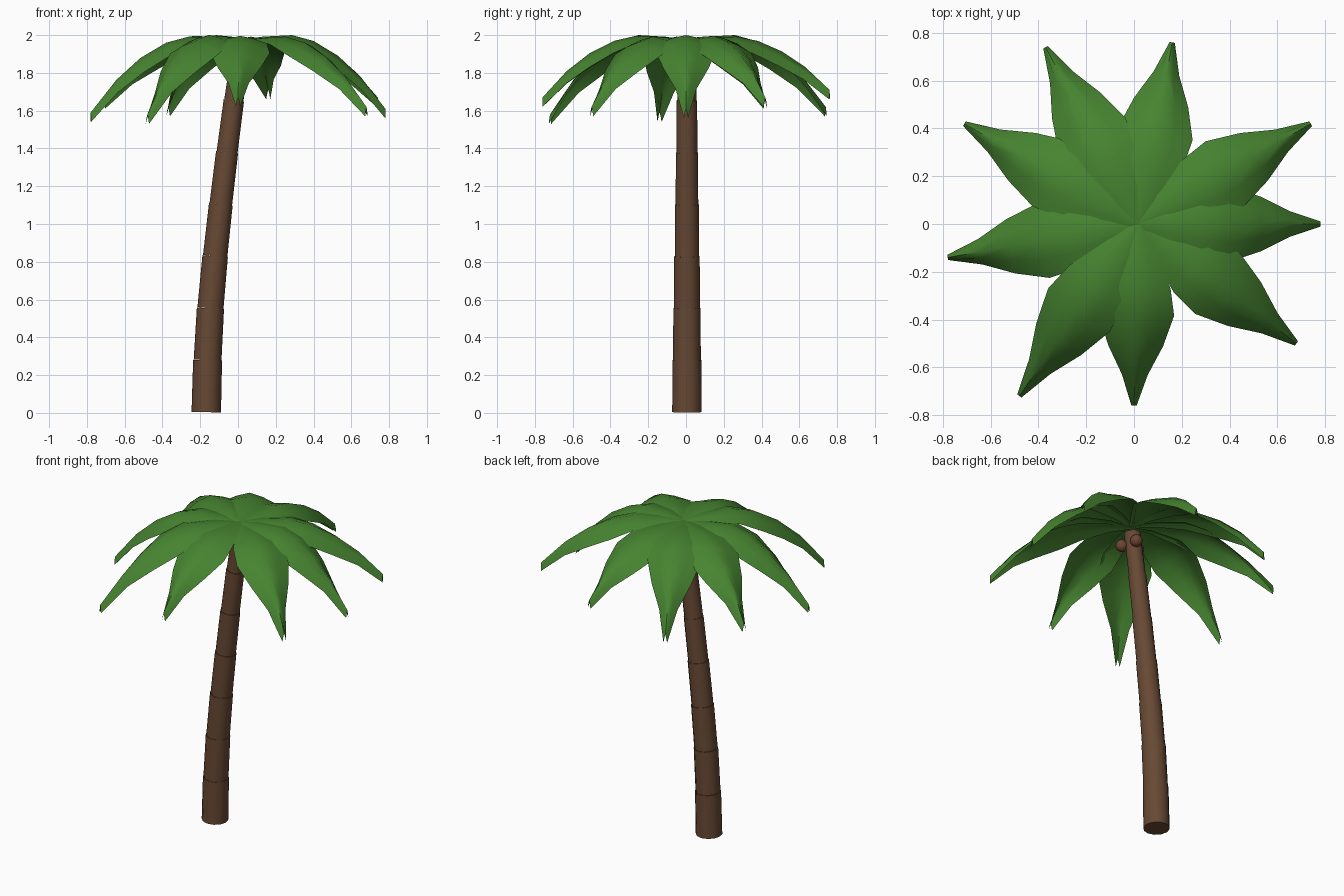
import bpy
import bmesh
import math
from mathutils import Vector

cube = bpy.data.objects.get("Cube")
if cube:
    bpy.data.objects.remove(cube, do_unlink=True)


def make_material(name, color):
    mat = bpy.data.materials.new(name)
    mat.use_nodes = True
    mat.diffuse_color = (*color, 1)
    mat.node_tree.nodes["Principled BSDF"].inputs["Base Color"].default_value = (*color, 1)
    return mat


bark = make_material("bark brown", (0.135, 0.066, 0.034))
nut = make_material("coconut brown", (0.15, 0.06, 0.034))
green = make_material("leaf green", (0.062, 0.23, 0.03))


def finish(bm, name, mat, angle):
    mesh = bpy.data.meshes.new(name)
    bm.to_mesh(mesh)
    bm.free()
    obj = bpy.data.objects.new(name, mesh)
    bpy.context.collection.objects.link(obj)
    mesh.materials.append(mat)
    bpy.ops.object.select_all(action='DESELECT')
    obj.select_set(True)
    bpy.context.view_layer.objects.active = obj
    bpy.ops.object.shade_smooth_by_angle(angle=math.radians(angle))
    return obj


# Trunk: tapered segments stacked along a leaning curve
SIDES = 12
STEP = 0.275
centres = [-0.168, -0.161, -0.146, -0.121, -0.091, -0.058, -0.022, 0.018]


def add_ring(bm, centre, axis, radius):
    across = Vector((0, 1, 0)).cross(axis).normalized()
    ring = []
    for i in range(SIDES):
        a = math.tau * i / SIDES
        ring.append(bm.verts.new(centre + radius * (across * math.cos(a) + Vector((0, math.sin(a), 0)))))
    return ring


def trunk_radius(i):
    return 0.079 - 0.0045 * i


bm = bmesh.new()
points = [Vector((x, 0.005, 0.004 + i * STEP)) for i, x in enumerate(centres)]
for i in range(len(points) - 1):
    low, high = points[i], points[i + 1]
    axis = (high - low).normalized()
    a = add_ring(bm, low, axis, trunk_radius(i) - 0.001)
    b = add_ring(bm, high, axis, trunk_radius(i + 1) + 0.002)
    for k in range(SIDES):
        n = (k + 1) % SIDES
        bm.faces.new((a[k], a[n], b[n], b[k]))
    bm.faces.new(a[::-1])
    bm.faces.new(b)
bmesh.ops.recalc_face_normals(bm, faces=bm.faces)
finish(bm, "trunk", bark, 50)

# Coconuts tucked under the crown
for i, deg in enumerate((75, 195, 315)):
    a = math.radians(deg)
    bm = bmesh.new()
    bmesh.ops.create_uvsphere(bm, u_segments=16, v_segments=10, radius=0.037)
    bmesh.ops.translate(bm, verts=bm.verts, vec=(0.015 + 0.06 * math.cos(a), 0.06 * math.sin(a), 1.85))
    finish(bm, f"coconut_{i + 1}", nut, 60)

# Leaf rows: share of length, half width, share of fall, edge droop
rows = [
    (0, 0.015, 0.06, 0.004),
    (0.15, 0.07, 0.02, 0.012),
    (0.35, 0.14, 0, 0.04),
    (0.5, 0.158, 0.08, 0.065),
    (0.67, 0.115, 0.28, 0.075),
    (0.83, 0.054, 0.57, 0.065),
    (1, 0.011, 1, 0.05),
]
# Leaf tips
tips = [
    (0.78, 0, 1.61), (0.74, 0.42, 1.67), (0.16, 0.76, 1.71),
    (-0.37, 0.74, 1.62), (-0.71, 0.42, 1.66), (-0.78, -0.14, 1.59),
    (-0.48, -0.72, 1.58), (0, -0.76, 1.67), (0.68, -0.5, 1.62),
]
hub = Vector((0.02, 0, 0))
for i, (x, y, z) in enumerate(tips):
    reach = Vector((x, y, 0)) - hub
    side = Vector((0, 0, 1)).cross(reach).normalized()
    top = 2 - 0.004 * (i % 3)
    bm = bmesh.new()
    grid = []
    for share, half, fall, droop in rows:
        line = []
        for t in (-1, -0.5, 0, 0.5, 1):
            p = hub + reach * share + side * half * t
            p.z = top - (top - z) * fall - droop * abs(t) ** 1.4
            line.append(bm.verts.new(p))
        grid.append(line)
    for a, b in zip(grid, grid[1:]):
        for k in range(len(a) - 1):
            bm.faces.new((a[k], b[k], b[k + 1], a[k + 1]))
    finish(bm, f"leaf_{i + 1}", green, 60)
